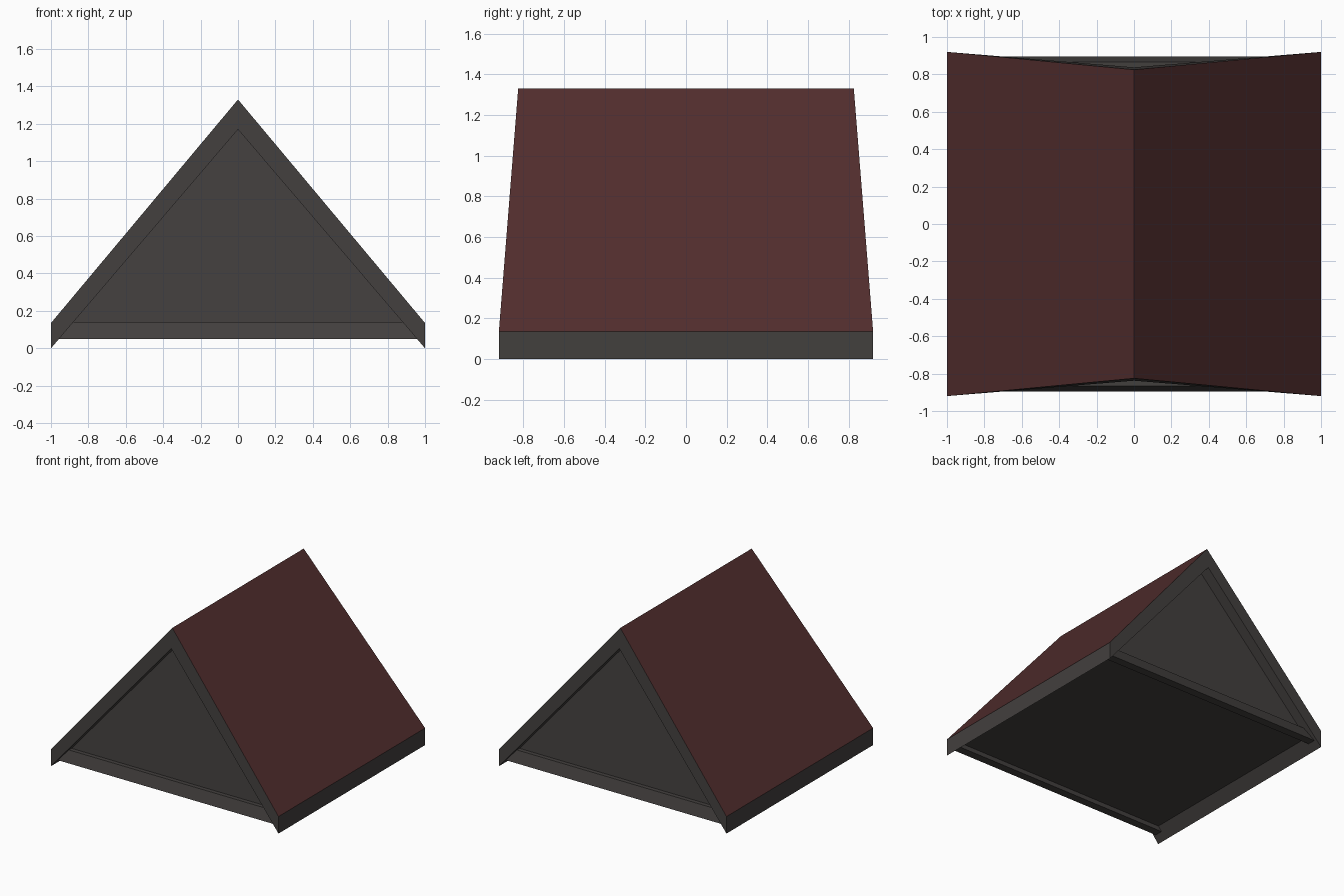
import bpy, bmesh

if "Cube" in bpy.data.objects:
    bpy.data.objects.remove(bpy.data.objects["Cube"])


def material(name, rgb):
    m = bpy.data.materials.new(name)
    m.diffuse_color = (*rgb, 1)
    m.use_nodes = True
    m.node_tree.nodes["Principled BSDF"].inputs["Base Color"].default_value = m.diffuse_color
    return m


RED = material("dark red roofing", (0.085, 0.027, 0.027))
GREY = material("charcoal trim", (0.055, 0.050, 0.048))


def prism(name, profile, mats, depth, start=None):
    """Loft an xz profile along y; depth and start give the end positions."""
    start = start or (lambda x, z: -depth(x, z))
    bm = bmesh.new()
    front = [bm.verts.new((x, start(x, z), z)) for x, z in profile]
    back = [bm.verts.new((x, depth(x, z), z)) for x, z in profile]
    bm.faces.new(front)
    bm.faces.new(back[::-1])
    n = len(profile)
    for i in range(n):
        j = (i + 1) % n
        bm.faces.new((front[i], front[j], back[j], back[i]))
    bmesh.ops.recalc_face_normals(bm, faces=bm.faces)
    # upward slopes take the second material, if there is one
    if len(mats) > 1:
        for f in bm.faces:
            if f.normal.z > 0.3:
                f.material_index = 1
    me = bpy.data.meshes.new(name)
    bm.to_mesh(me)
    bm.free()
    for m in mats:
        me.materials.append(m)
    ob = bpy.data.objects.new(name, me)
    bpy.context.collection.objects.link(ob)
    return ob


# Roof: folded slab, red on top, ends leaning in toward the ridge
roof = [(-1, 0), (-1, 0.135), (0, 1.33), (1, 0.135), (1, 0), (0, 1.17)]
prism("roof", roof, [GREY, RED],
      lambda x, z: 0.92 - 0.0795 * max(0, z - 0.135))

# Cross beams under both gables
beam = [(-0.96, 0.05), (-0.885, 0.14), (0.885, 0.14), (0.96, 0.05)]
outer = lambda x, z: 0.895 - 0.03 * (z - 0.05) / 0.09
for name, s in (("front_beam", -1), ("back_beam", 1)):
    prism(name, beam, [GREY], lambda x, z: s * outer(x, z),
          lambda x, z: s * 0.83)

# Gable infill: one solid block behind the beams
infill = [(-0.93, 0.085), (0, 1.18), (0.93, 0.085)]
prism("gable_infill", infill, [GREY], lambda x, z: 0.835 - 0.0795 * (z - 0.085))
